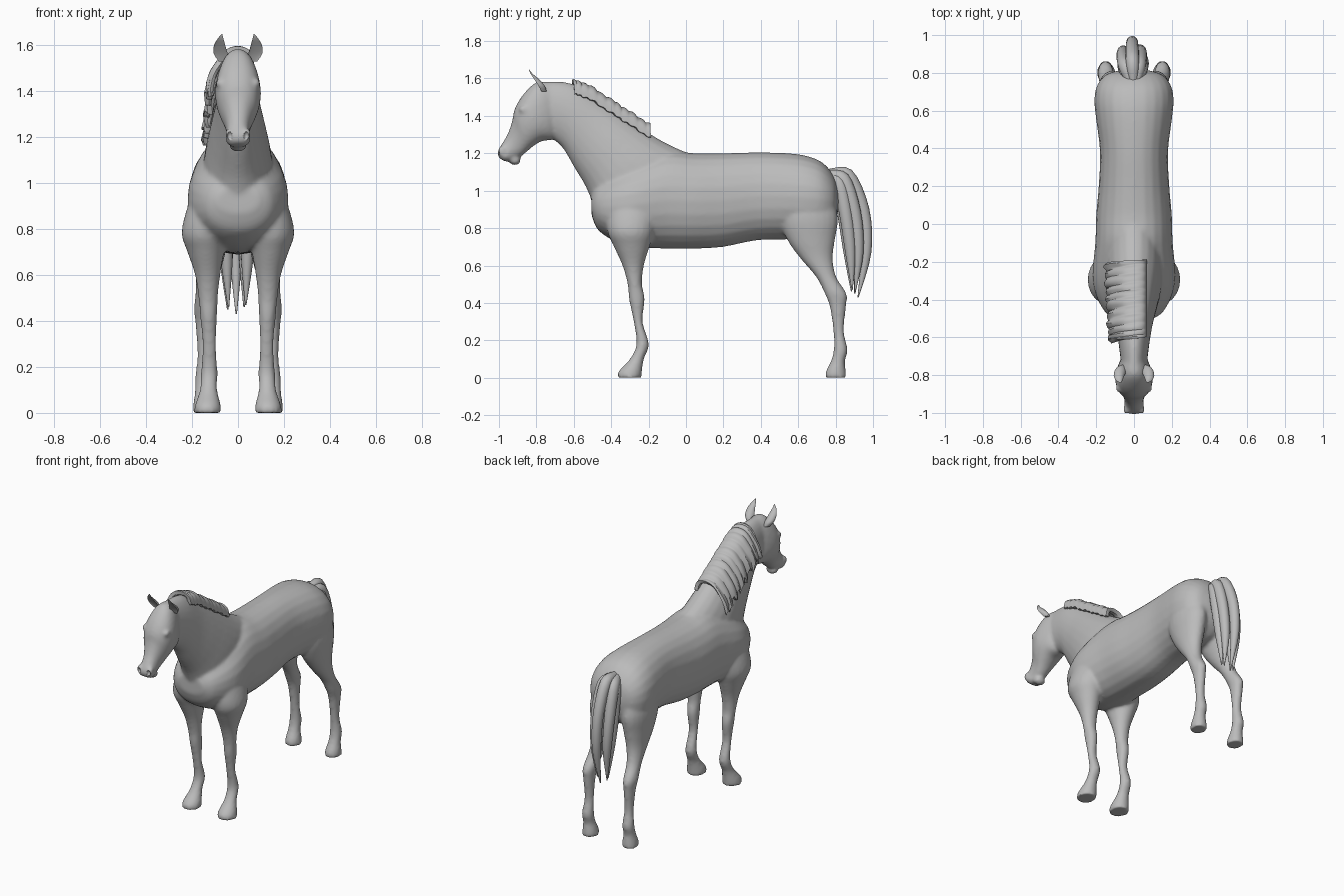
import bpy, bmesh, math
from mathutils import Vector

if "Cube" in bpy.data.objects:
    bpy.data.objects.remove(bpy.data.objects["Cube"])

grey = bpy.data.materials.new("plain grey")
grey.diffuse_color = (0.5, 0.5, 0.5, 1)
grey.use_nodes = True
grey.node_tree.nodes["Principled BSDF"].inputs["Base Color"].default_value = grey.diffuse_color


def finish(bm, name):
    bmesh.ops.recalc_face_normals(bm, faces=bm.faces)
    me = bpy.data.meshes.new(name)
    bm.to_mesh(me)
    bm.free()
    me.materials.append(grey)
    me.polygons.foreach_set("use_smooth", [True] * len(me.polygons))
    ob = bpy.data.objects.new(name, me)
    bpy.context.collection.objects.link(ob)
    return ob


def spline(rows, sub=4):
    """Catmull-Rom interpolation between rows of numbers."""
    out = []
    for i in range(len(rows) - 1):
        p = [Vector(rows[min(max(i + k, 0), len(rows) - 1)]) for k in (-1, 0, 1, 2)]
        for s in range(sub):
            t = s / sub
            out.append(0.5 * (2 * p[1] + (p[2] - p[0]) * t
                              + (2 * p[0] - 5 * p[1] + 4 * p[2] - p[3]) * t * t
                              + (3 * p[1] - p[0] - 3 * p[2] + p[3]) * t ** 3))
    return out + [Vector(rows[-1])]


def loft(bm, rows, side=1, power=1.0, dent=None, seg=24):
    """Rows are (y1, z1, y2, z2, centre x, half width): an oval between two side points."""
    rings = []
    for r in spline(rows):
        ring = []
        for k in range(seg):
            a = math.tau * k / seg
            c, s = math.cos(a), math.sin(a)
            c = math.copysign(abs(c) ** power, c)
            s = math.copysign(abs(s) ** power, s)
            if dent is not None and c > 0:
                c *= -dent
            ring.append(bm.verts.new((side * (r[4] + r[5] * s),
                                      (r[0] + r[2]) / 2 + c * (r[0] - r[2]) / 2,
                                      (r[1] + r[3]) / 2 + c * (r[1] - r[3]) / 2)))
        rings.append(ring)
    for a, b in zip(rings, rings[1:]):
        for k in range(seg):
            bm.faces.new((a[k], a[(k + 1) % seg], b[(k + 1) % seg], b[k]))
    bm.faces.new(rings[0])
    bm.faces.new(rings[-1])


def ball(bm, centre, radii):
    vs = bmesh.ops.create_uvsphere(bm, u_segments=20, v_segments=12, radius=1)["verts"]
    for v in vs:
        v.co = Vector([c + r * x for c, r, x in zip(centre, radii, v.co)])


# Trunk: y, top, bottom, half width
trunk = [(-.505, .98, .87, .09), (-.47, 1.04, .79, .15), (-.38, 1.1, .73, .2),
         (-.27, 1.15, .70, .22), (-.1, 1.21, .69, .205), (.05, 1.2, .69, .2),
         (.2, 1.2, .70, .187), (.38, 1.205, .735, .18), (.55, 1.2, .74, .2),
         (.65, 1.185, .74, .21), (.73, 1.15, .76, .197), (.79, 1.08, .82, .15),
         (.815, 1.0, .9, .07)]
neck = [(-.74, 1.585, -.72, 1.28, 0, .07), (-.6, 1.57, -.66, 1.23, 0, .082),
        (-.45, 1.475, -.595, 1.12, 0, .1), (-.3, 1.375, -.535, 1.02, 0, .125),
        (-.12, 1.262, -.48, .9, 0, .15), (.06, 1.18, -.36, .76, 0, .15)]
head = [(-.72, 1.58, -.69, 1.32, 0, .06), (-.80, 1.58, -.71, 1.275, 0, .085),
        (-.87, 1.515, -.77, 1.265, 0, .1), (-.915, 1.44, -.82, 1.235, 0, .087),
        (-.93, 1.37, -.855, 1.205, 0, .066), (-.955, 1.3, -.88, 1.185, 0, .053),
        (-.985, 1.25, -.91, 1.175, 0, .05), (-1.008, 1.205, -.94, 1.16, 0, .052),
        (-1.0, 1.175, -.965, 1.155, 0, .035)]
# Legs: z, front y, back y, centre x, half width
front_leg = [(1.0, -.38, -.2, .12, .06), (.88, -.42, -.16, .135, .09),
             (.78, -.42, -.17, .145, .1), (.7, -.385, -.195, .14, .08),
             (.6, -.34, -.225, .132, .055), (.5, -.312, -.235, .13, .042),
             (.42, -.305, -.22, .128, .037), (.3, -.28, -.232, .125, .03),
             (.18, -.265, -.198, .125, .036), (.1, -.3, -.225, .128, .038),
             (.035, -.36, -.235, .131, .056), (0, -.366, -.238, .132, .06)]
hind_leg = [(1.02, .53, .77, .1, .08), (.86, .5, .812, .115, .088),
            (.74, .54, .797, .12, .075), (.64, .61, .785, .127, .058),
            (.54, .695, .803, .14, .044), (.45, .742, .858, .15, .041),
            (.38, .768, .856, .15, .034), (.25, .788, .844, .148, .029),
            (.15, .79, .864, .15, .037), (.09, .775, .85, .15, .038),
            (.035, .748, .855, .148, .047), (0, .744, .858, .148, .05)]

bm = bmesh.new()
loft(bm, [(y, t, y, b, 0, w) for y, t, b, w in trunk], power=.92)
loft(bm, neck)
loft(bm, head, power=.9)
ball(bm, (0, -.915, 1.163), (.04, .032, .027))                    # chin
for side in (1, -1):
    for leg in (front_leg, hind_leg):
        loft(bm, [(f, z, b, z, x, w) for z, f, b, x, w in leg], side)
    ball(bm, (side * .078, -.868, 1.435), (.02, .026, .02))       # eye
    ball(bm, (side * .036, -.985, 1.21), (.022, .022, .03))       # nostril flare
horse = finish(bm, "horse_body")

# Nostril hollows
bm = bmesh.new()
for side in (1, -1):
    ball(bm, (side * .036, -1.01, 1.205), (.013, .02, .021))
cutter = finish(bm, "nostril_cutter")
cutter.hide_render = True
cutter.hide_set(True)

# Melt the lofts into one skin
rm = horse.modifiers.new("skin", 'REMESH')
rm.mode, rm.voxel_size, rm.use_smooth_shade = 'VOXEL', .01, True
sm = horse.modifiers.new("soften", 'SMOOTH')
sm.factor, sm.iterations = .5, 8
cut = horse.modifiers.new("nostrils", 'BOOLEAN')
cut.operation, cut.object = 'DIFFERENCE', cutter

# Ears, hollow towards the front
ear = [(-.8, 1.53, -.745, 1.53, .062, .022), (-.825, 1.565, -.755, 1.56, .075, .03),
       (-.84, 1.6, -.785, 1.595, .08, .025), (-.845, 1.63, -.82, 1.625, .076, .013),
       (-.842, 1.648, -.838, 1.648, .07, .002)]
for side, name in ((1, "ear_right"), (-1, "ear_left")):
    bm = bmesh.new()
    loft(bm, ear, side, dent=.15, seg=20)
    finish(bm, name)

# Mane: a rippled sheet draped over the crest and down one side
crest = spline([(-.595, 1.57), (-.52, 1.545), (-.4, 1.47), (-.3, 1.405), (-.19, 1.335)], 14)
drape = spline([(.058, -.055), (.045, -.005), (0, .012), (-.055, -.005), (-.1, -.06),
                (-.125, -.11), (-.138, -.165)], 4)
bm = bmesh.new()
grid = []
for i, (y, z) in enumerate(crest):
    t = i / (len(crest) - 1)
    row = []
    for j, (dx, dz) in enumerate(drape):
        s = j / (len(drape) - 1)
        ripple = .006 * math.sin(i * 1.15 + 2 * s) + .004 * math.sin(i * .47)
        ragged = 1 + s * s * (.12 * math.sin(i * .8) + .1 * math.sin(i * 1.9))
        width = .88 + .16 * t if dx < 0 else 1
        row.append(bm.verts.new((dx * width - ripple * s, y - .03 * s + ripple * .3,
                                 z + dz * ragged + ripple * .5)))
    grid.append(row)
for a, b in zip(grid, grid[1:]):
    for j in range(len(a) - 1):
        bm.faces.new((a[j], a[j + 1], b[j + 1], b[j]))
mane = finish(bm, "mane")
sol = mane.modifiers.new("thickness", 'SOLIDIFY')
sol.thickness, sol.offset = .024, 0
bev = mane.modifiers.new("rounded_edge", 'BEVEL')
bev.width, bev.segments, bev.angle_limit = .008, 2, math.radians(50)

# Tail: tapered locks fanned between an inner and an outer path
inner = [(.75, 1.08), (.81, 1.04), (.845, .87), (.87, .67), (.885, .45)]
outer = [(.75, 1.09), (.86, 1.085), (.945, .9), (.963, .67), (.92, .43)]
radii = [.025, .037, .035, .028, .003]
locks = [(0, -.055, .46), (.1, .045, .47), (.5, -.06, .45), (.55, .035, .46), (1, -.01, .43)]
bm = bmesh.new()
for f, x, tip in locks:
    path = [Vector(a).lerp(Vector(b), f) for a, b in zip(inner, outer)]
    path[-1].y = tip
    rows = []
    for i, p in enumerate(path):
        d = (path[min(i + 1, 4)] - path[max(i - 1, 0)]).normalized()
        n = Vector((-d.y, d.x)) * radii[i]
        spread = x * (.35, .8, 1, .9, .75)[i]
        rows.append((*(p + n), *(p - n), spread, radii[i] * .95))
    loft(bm, rows, seg=16)
finish(bm, "tail")

for ob in bpy.context.collection.objects:
    if ob.name != "nostril_cutter":
        bpy.context.view_layer.objects.active = ob
        ob.select_set(True)
bpy.ops.object.shade_smooth_by_angle(angle=math.radians(50))
